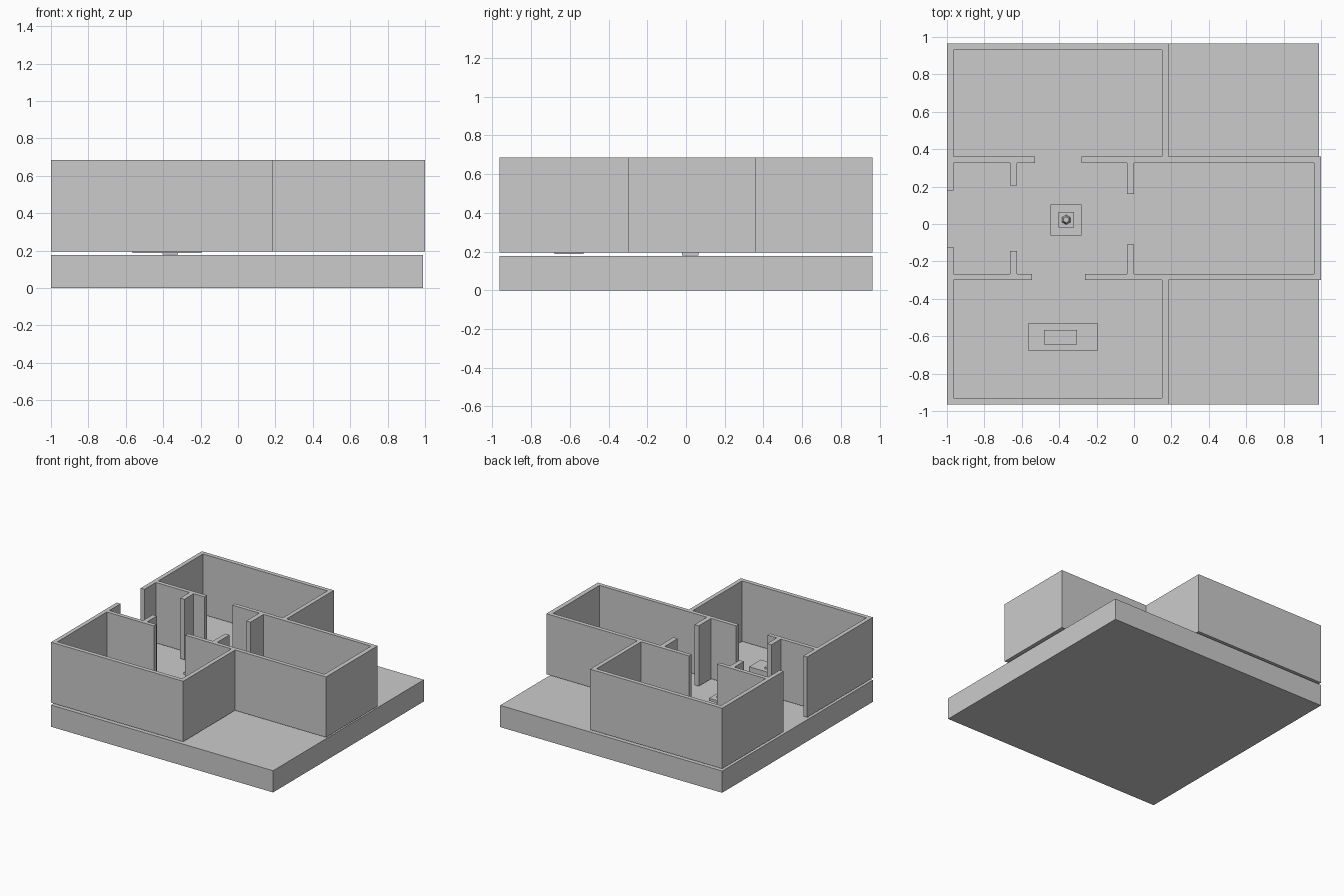
import bpy, bmesh
from mathutils import Matrix, Vector

if "Cube" in bpy.data.objects:
    bpy.data.objects.remove(bpy.data.objects["Cube"])


def finish(bm, name):
    bmesh.ops.recalc_face_normals(bm, faces=bm.faces)
    me = bpy.data.meshes.new(name)
    bm.to_mesh(me)
    bm.free()
    ob = bpy.data.objects.new(name, me)
    bpy.context.collection.objects.link(ob)
    return ob


def box(name, x0, x1, y0, y1, z0, z1):
    bm = bmesh.new()
    m = Matrix.Translation(((x0 + x1) / 2, (y0 + y1) / 2, (z0 + z1) / 2))
    m = m @ Matrix.Diagonal((x1 - x0, y1 - y0, z1 - z0, 1))
    bmesh.ops.create_cube(bm, size=1, matrix=m)
    return finish(bm, name)


def plan_walls(name, rects, z0, z1):
    """Merge plan rectangles into one clean outline and raise it."""
    xs = sorted({v for r in rects for v in r[:2]})
    ys = sorted({v for r in rects for v in r[2:]})
    bm = bmesh.new()
    for xa, xb in zip(xs, xs[1:]):
        for ya, yb in zip(ys, ys[1:]):
            cx, cy = (xa + xb) / 2, (ya + yb) / 2
            if any(r[0] < cx < r[1] and r[2] < cy < r[3] for r in rects):
                bm.faces.new([bm.verts.new((x, y, z0)) for x, y in
                              ((xa, ya), (xb, ya), (xb, yb), (xa, yb))])
    bmesh.ops.remove_doubles(bm, verts=bm.verts, dist=1e-5)
    bmesh.ops.dissolve_limit(bm, angle_limit=0.01, verts=bm.verts, edges=bm.edges)
    ext = bmesh.ops.extrude_face_region(bm, geom=bm.faces[:], use_keep_orig=True)
    top = [g for g in ext["geom"] if isinstance(g, bmesh.types.BMVert)]
    bmesh.ops.translate(bm, verts=top, vec=Vector((0, 0, z1 - z0)))
    return finish(bm, name)


# Ground slab
box("ground_slab", -1, 0.99, -0.965, 0.965, 0, 0.176)

# Walls of the cross-shaped house, floating just above the slab
T = 0.034
walls = [
    # back room
    (-1, -1 + T, 0.18, 0.965), (-1, 0.184, 0.965 - T, 0.965),
    (0.15, 0.184, 0.327, 0.965),
    # front room
    (-1, -1 + T, -0.965, -0.124), (-1, 0.184, -0.965, -0.965 + T),
    (0.15, 0.184, -0.965, -0.267),
    # hall partitions with doorways
    (-1, -0.53, 0.327, 0.36), (-0.28, 1, 0.327, 0.36),
    (-1, -0.545, -0.3, -0.267), (-0.263, 1, -0.3, -0.267),
    # side wing end wall
    (0.963, 1, -0.3, 0.36),
    # short door returns
    (-0.663, -0.626, 0.207, 0.34), (-0.038, 0, 0.16, 0.34),
    (-0.663, -0.626, -0.28, -0.145), (-0.038, 0, -0.28, -0.11),
]
plan_walls("house_walls", walls, 0.195, 0.685)

# Long low table with a raised centre in the front room
box("long_table", -0.565, -0.195, -0.68, -0.53, 0.187, 0.235)
box("long_table_tray", -0.48, -0.305, -0.643, -0.567, 0.235, 0.247)

# Square pedestal table in the hall
cx, cy = -0.3625, 0.0225
for name, h, z0, z1 in (("hall_table_foot", 0.042, 0.179, 0.225),
                        ("hall_table_top", 0.083, 0.225, 0.245),
                        ("hall_table_tray", 0.042, 0.245, 0.255)):
    box(name, cx - h, cx + h, cy - h, cy + h, z0, z1)

# Small six-sided ornament on the hall table
bm = bmesh.new()
bmesh.ops.create_cone(bm, cap_ends=True, segments=6, radius1=0.026, radius2=0.016,
                      depth=0.03, matrix=Matrix.Translation((cx, cy, 0.27)))
finish(bm, "hall_table_ornament")
